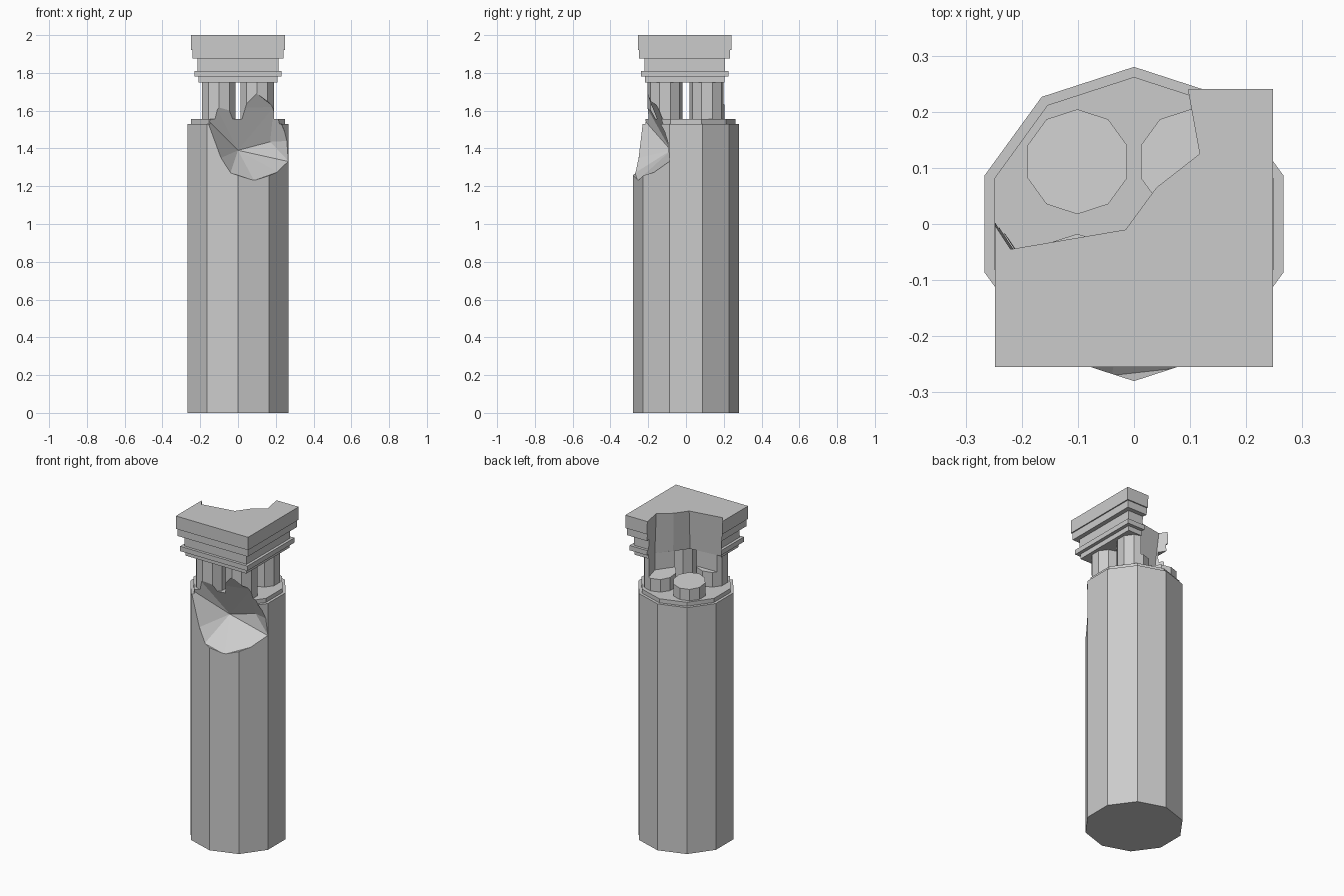
import bpy, bmesh, math
from mathutils import Vector

if "Cube" in bpy.data.objects:
    bpy.data.objects.remove(bpy.data.objects["Cube"])


def make_object(name, bm):
    bmesh.ops.recalc_face_normals(bm, faces=bm.faces)
    mesh = bpy.data.meshes.new(name)
    bm.to_mesh(mesh)
    bm.free()
    ob = bpy.data.objects.new(name, mesh)
    bpy.context.collection.objects.link(ob)
    return ob


def loft(name, rings):
    """Closed solid through rings that share one point count."""
    bm = bmesh.new()
    loops = [[bm.verts.new(p) for p in ring] for ring in rings]
    n = len(loops[0])
    for a, b in zip(loops, loops[1:]):
        for i in range(n):
            j = (i + 1) % n
            bm.faces.new((a[i], a[j], b[j], b[i]))
    bm.faces.new(loops[0][::-1])
    bm.faces.new(loops[-1])
    return make_object(name, bm)


def decagon(r, z, cx=0, cy=0):
    return [(cx + r * math.sin(i * math.pi / 5), cy + r * math.cos(i * math.pi / 5), z)
            for i in range(10)]


def square(h, z, cy):
    return [(sx * h, cy + sy * h, z) for sx, sy in ((-1, -1), (1, -1), (1, 1), (-1, 1))]


# Shaft with its small top step
parts = [loft("shaft", [decagon(0.28, 0), decagon(0.28, 1.53),
                        decagon(0.262, 1.53), decagon(0.262, 1.555)])]

# Four little columns
for y, row in ((-0.111, "front"), (0.111, "back")):
    for x, side in ((-0.101, "left"), (0.101, "right")):
        parts.append(loft(f"small_column_{row}_{side}",
                          [decagon(0.0935, 1.555, x, y), decagon(0.0935, 1.752, x, y)]))

# Stepped square capital
steps = [(0.21, 1.75, 1.78), (0.231, 1.78, 1.81), (0.214, 1.81, 1.875),
         (0.241, 1.875, 1.92), (0.248, 1.92, 2.0)]
parts.append(loft("capital", [square(h, z, -0.007) for h, a, b in steps for z in (a, b)]))

# Cutter for the broken back left corner
top = [(0.09, 0.42), (0.097, 0.235), (0.117, 0.125), (0.04, 0.065), (-0.015, -0.01),
       (-0.22, -0.045), (-0.36, 0.17), (-0.36, 0.42)]
mid = [(0.1, 0.42), (0.11, 0.235), (0.13, 0.12), (0.06, 0.04), (0.0, -0.04),
       (-0.2, -0.06), (-0.36, 0.17), (-0.36, 0.42)]
floor = [1.62, 1.63, 1.645, 1.65, 1.655, 1.645, 1.62, 1.6]
corner_cutter = loft("corner_cutter", [
    [(x, y, z) for (x, y), z in zip(mid, floor)],
    [(x, y, 1.75) for x, y in mid],
    [(x, y, 2.0) for x, y in top],
    [(x, y, 2.1) for x, y in top]])

# Cutter for the chipped front
chip = [(-0.17, -0.23, 1.56), (-0.12, -0.245, 1.43), (-0.09, -0.25, 1.35),
        (-0.04, -0.27, 1.27), (0.085, -0.256, 1.23), (0.21, -0.167, 1.275),
        (0.27, -0.088, 1.33), (0.268, -0.1, 1.44), (0.0, -0.08, 1.39),
        (0.17, -0.07, 1.435), (0.19, -0.15, 1.62), (0.1, -0.203, 1.69),
        (0.04, -0.2, 1.66), (-0.03, -0.2, 1.61), (-0.11, -0.203, 1.61)]
bm = bmesh.new()
for p in chip:
    bm.verts.new(p)
    bm.verts.new(Vector(p) + Vector((0.06, -0.3, 0)))
hull = bmesh.ops.convex_hull(bm, input=bm.verts)
bmesh.ops.delete(bm, geom=list({g for g in hull["geom_interior"] + hull["geom_unused"]
                                if isinstance(g, bmesh.types.BMVert)}), context='VERTS')
front_cutter = make_object("front_cutter", bm)

# Carve the damage out of every part
for ob in parts:
    bpy.context.view_layer.objects.active = ob
    for cutter in (corner_cutter, front_cutter):
        mod = ob.modifiers.new("damage", 'BOOLEAN')
        mod.operation = 'DIFFERENCE'
        mod.solver = 'EXACT'
        mod.object = cutter
        bpy.ops.object.modifier_apply(modifier=mod.name)
for cutter in (corner_cutter, front_cutter):
    bpy.data.objects.remove(cutter)
